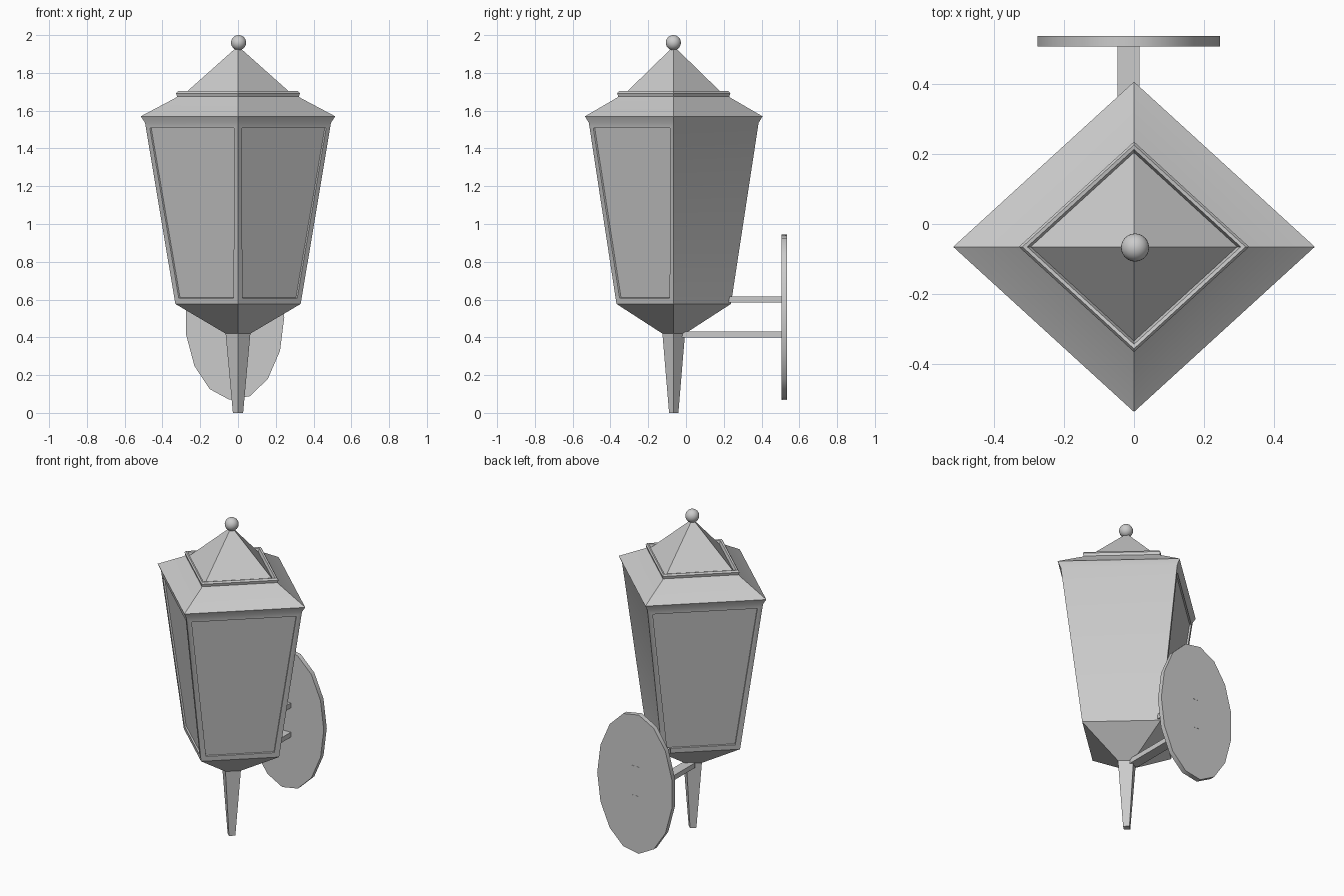
import bpy, bmesh, math

if "Cube" in bpy.data.objects:
    bpy.data.objects.remove(bpy.data.objects["Cube"])

CY = -0.065      # y of the lantern axis
RATIO = 0.913    # y radius / x radius of the diamond plan


def finish(name, bm, angle=40):
    bmesh.ops.recalc_face_normals(bm, faces=bm.faces[:])
    me = bpy.data.meshes.new(name)
    bm.to_mesh(me)
    bm.free()
    ob = bpy.data.objects.new(name, me)
    bpy.context.collection.objects.link(ob)
    bpy.ops.object.select_all(action='DESELECT')
    bpy.context.view_layer.objects.active = ob
    ob.select_set(True)
    bpy.ops.object.shade_smooth_by_angle(angle=math.radians(angle))
    return ob


def loft(profile):
    """Stack diamond rings given as (x radius, z); returns bmesh and wall faces."""
    bm = bmesh.new()
    rings = [[bm.verts.new((r * x, CY + r * RATIO * y, z))
              for x, y in ((1, 0), (0, 1), (-1, 0), (0, -1))] for r, z in profile]
    walls = []
    for a, b in zip(rings, rings[1:]):
        walls.append([bm.faces.new((a[i], a[(i + 1) % 4], b[(i + 1) % 4], b[i]))
                      for i in range(4)])
    bm.faces.new(rings[0][::-1])
    bm.faces.new(rings[-1])
    return bm, walls


def box(name, x, y, z):
    bm = bmesh.new()
    bmesh.ops.create_cube(bm, size=1)
    for v in bm.verts:
        v.co = [lo + (c + 0.5) * (hi - lo) for c, (lo, hi) in zip(v.co, (x, y, z))]
    return finish(name, bm)


# tapered stem below the lantern
bm, _ = loft([(0.027, 0), (0.066, 0.425)])
finish("stem", bm)

# lantern body with eaves, lower roof and raised rim around a groove
bm, walls = loft([(0.066, 0.42), (0.332, 0.577), (0.492, 1.535), (0.515, 1.57),
                  (0.33, 1.668), (0.322, 1.675), (0.328, 1.692), (0.318, 1.703),
                  (0.304, 1.70), (0.294, 1.68)])
# recessed glass panels on three sides; the back right side stays plain
panels = walls[1][1:]
bmesh.ops.recalc_face_normals(bm, faces=bm.faces[:])
bmesh.ops.inset_individual(bm, faces=panels, thickness=0.042, depth=0)
bmesh.ops.inset_individual(bm, faces=panels, thickness=0.001, depth=-0.01)
finish("lantern_body", bm)

# pyramid cap
bm, _ = loft([(0.294, 1.68), (0.002, 1.94)])
finish("roof_cap", bm)

# ball finial
bm = bmesh.new()
bmesh.ops.create_uvsphere(bm, u_segments=24, v_segments=14, radius=0.04)
bmesh.ops.translate(bm, verts=bm.verts, vec=(0.003, CY - 0.002, 1.96))
finish("finial", bm)

# oval wall plate with fifteen sides
bm = bmesh.new()
ring = [bm.verts.new((-0.018 + 0.263 * math.cos(math.tau * i / 15), 0.505,
                      0.507 + 0.44 * math.sin(math.tau * i / 15))) for i in range(15)]
face = bm.faces.new(ring)
out = bmesh.ops.extrude_face_region(bm, geom=[face], use_keep_orig=True)
bmesh.ops.translate(bm, vec=(0, 0.03, 0),
                    verts=[g for g in out["geom"] if isinstance(g, bmesh.types.BMVert)])
finish("wall_plate", bm)

# two bracket arms
for name, y0, z0 in (("upper_arm", 0.22, 0.585), ("lower_arm", -0.025, 0.40)):
    box(name, (-0.047, 0.015), (y0, 0.536), (z0, z0 + 0.031))
